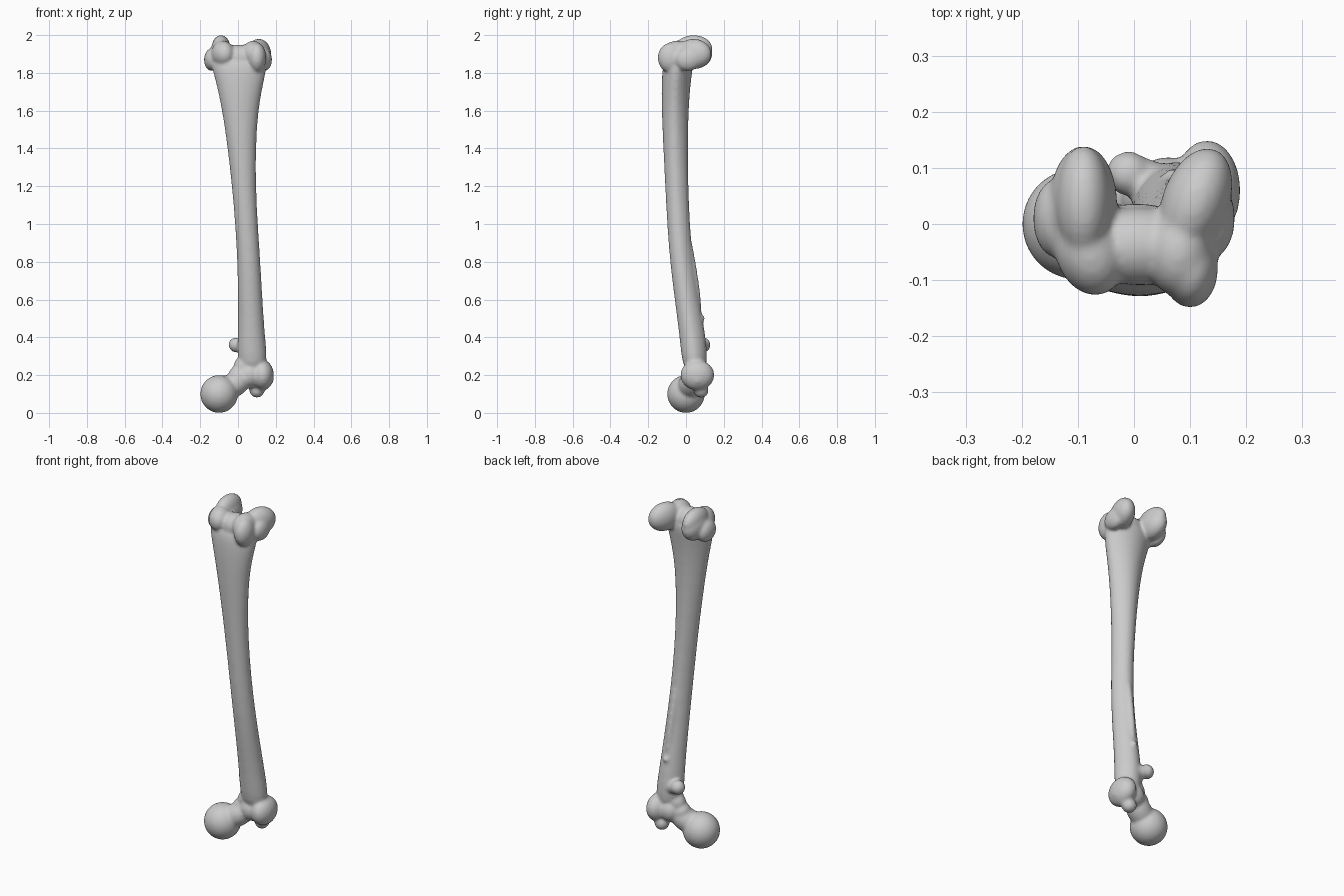
import bpy, bmesh
from math import sin, cos, tau, radians
from mathutils import Matrix, Vector

default_cube = bpy.data.objects.get("Cube")
if default_cube:
    bpy.data.objects.remove(default_cube)

bone_grey = bpy.data.materials.new("bone grey")
bone_grey.use_nodes = True
colour = (0.6, 0.6, 0.6, 1)
bone_grey.diffuse_color = colour
shader = bone_grey.node_tree.nodes["Principled BSDF"]
shader.inputs["Base Color"].default_value = colour

bm = bmesh.new()
SIDES = 32


def blob(centre, radii, turn=0):
    """Add an ellipsoid, turned about the vertical by an angle in degrees."""
    place = Matrix.Translation(centre)
    spin = Matrix.Rotation(radians(turn), 4, 'Z')
    stretch = Matrix.Diagonal(radii).to_4x4()
    bmesh.ops.create_uvsphere(bm, u_segments=SIDES, v_segments=SIDES,
                              radius=1, matrix=place @ spin @ stretch)


def limb(start, end, radius):
    """Add a round bar with ball ends."""
    start, end = Vector(start), Vector(end)
    along = end - start
    place = Matrix.Translation(start.lerp(end, 0.5))
    aim = along.to_track_quat('Z', 'Y').to_matrix().to_4x4()
    bmesh.ops.create_cone(bm, cap_ends=True, segments=SIDES, radius1=radius,
                          radius2=radius, depth=along.length, matrix=place @ aim)
    for tip in (start, end):
        blob(tip, (radius, radius, radius))


def oval_ring(height, x, y, half_width, half_depth):
    """Add a level oval of vertices, narrower towards the back."""
    ring = []
    for step in range(SIDES):
        angle = tau * step / SIDES
        pinch = 1 - max(sin(angle), 0) / 6
        across = half_width * pinch * cos(angle)
        deep = half_depth * sin(angle)
        ring.append(bm.verts.new((x + across, y + deep, height)))
    return ring


def skin_over(rings):
    """Join a stack of rings into a closed tube."""
    for low, high in zip(rings, rings[1:]):
        for step in range(SIDES):
            after = (step + 1) % SIDES
            bm.faces.new((low[step], low[after], high[after], high[step]))
    bm.faces.new(reversed(rings[0]))
    bm.faces.new(rings[-1])


# Bowed shaft, flaring towards the knee end
skin_over([
    oval_ring(height=0.2, x=0.08, y=0.05, half_width=0.09, half_depth=0.07),
    oval_ring(height=0.4, x=0.07, y=0.04, half_width=0.07, half_depth=0.07),
    oval_ring(height=0.8, x=0.06, y=-0.03, half_width=0.06, half_depth=0.06),
    oval_ring(height=1.2, x=0.03, y=-0.05, half_width=0.06, half_depth=0.06),
    oval_ring(height=1.6, x=0.01, y=-0.06, half_width=0.09, half_depth=0.07),
    oval_ring(height=1.8, x=0.01, y=-0.05, half_width=0.14, half_depth=0.08),
    oval_ring(height=1.9, x=0, y=-0.03, half_width=0.16, half_depth=0.08),
])

# Paired knee rollers, their side bumps and their front lips
for side in (-1, 1):
    middle = 0.01 + side * 0.1
    blob(centre=(middle, 0.04, 1.9), radii=(0.06, 0.1, 0.08), turn=-10 - 10 * side)
    blob(centre=(side * 0.14, 0.01, 1.87), radii=(0.04, 0.07, 0.06))
    blob(centre=(side * 0.08, -0.05, 1.9), radii=(0.06, 0.08, 0.07), turn=10 - 10 * side)

# Taller crown of the inner roller, and jutting lip of the outer one
blob(centre=(-0.09, 0.04, 1.93), radii=(0.05, 0.1, 0.07))
blob(centre=(0.1, -0.08, 1.88), radii=(0.05, 0.07, 0.08))

# Groove between the rollers
blob(centre=(0.01, -0.04, 1.88), radii=(0.1, 0.07, 0.07))

# Ball head, neck and the web rising from the neck
blob(centre=(-0.1, 0, 0.1), radii=(0.1, 0.1, 0.1))
limb(start=(-0.1, 0, 0.1), end=(0.06, 0.05, 0.2), radius=0.07)
limb(start=(0, 0.04, 0.2), end=(0.05, 0.05, 0.3), radius=0.05)

# Large hip knob with its hooked tip
blob(centre=(0.13, 0.06, 0.2), radii=(0.06, 0.09, 0.08))
limb(start=(0.15, 0.06, 0.18), end=(0.1, 0.08, 0.12), radius=0.04)

# Small hip knob
limb(start=(0.05, 0.07, 0.34), end=(-0.01, 0.09, 0.36), radius=0.04)

# Faint ridge down the back of the shaft
limb(start=(0.07, 0.08, 0.5), end=(0.05, 0, 1), radius=0.02)

mesh = bpy.data.meshes.new("thigh_bone")
bm.to_mesh(mesh)
bm.free()
mesh.materials.append(bone_grey)
bone = bpy.data.objects.new("thigh_bone", mesh)
bpy.context.collection.objects.link(bone)

# Round the tube, fuse every volume into one skin, then soften the joins
rounding = bone.modifiers.new("rounding", 'SUBSURF')
rounding.levels = rounding.render_levels = 2
fuse = bone.modifiers.new("fuse", 'REMESH')
fuse.mode = 'VOXEL'
fuse.voxel_size = 0.008
fuse.use_smooth_shade = True
soften = bone.modifiers.new("soften", 'SMOOTH')
soften.iterations = 8
